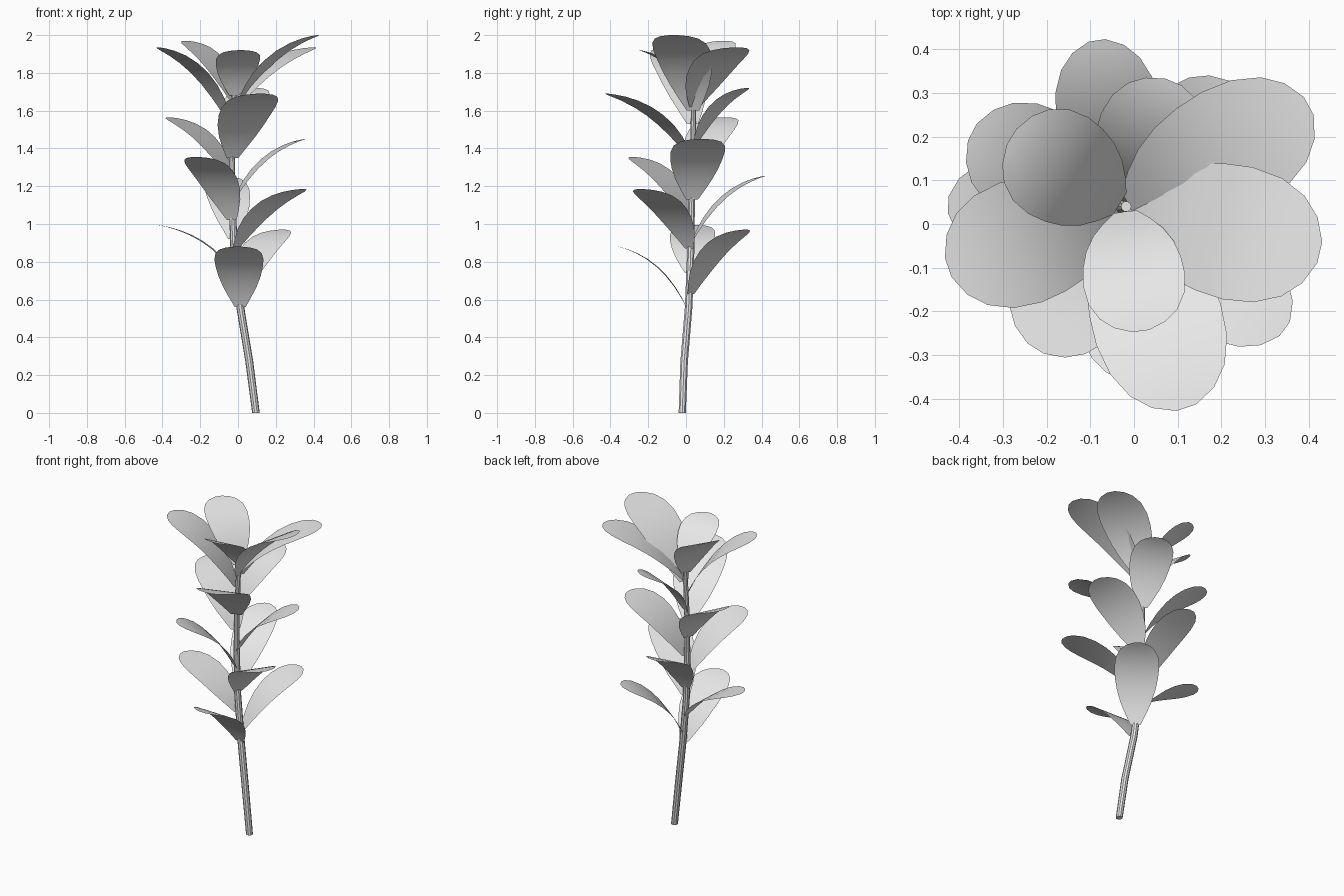
import bpy
from math import pi, cos, sin
from mathutils import Vector

cube = bpy.data.objects.get("Cube")
if cube:
    bpy.data.objects.remove(cube, do_unlink=True)

grey = bpy.data.materials.new("light grey")
grey.use_nodes = True
COLOUR = (0.8, 0.8, 0.8, 1)
grey.diffuse_color = COLOUR
grey.node_tree.nodes["Principled BSDF"].inputs["Base Color"].default_value = COLOUR


def add_mesh(name, verts, faces):
    mesh = bpy.data.meshes.new(name)
    mesh.from_pydata(verts, [], faces)
    mesh.materials.append(grey)
    mesh.shade_smooth()
    obj = bpy.data.objects.new(name, mesh)
    bpy.context.collection.objects.link(obj)
    return obj


# Stem: centre line points with a radius
STEM = [(0.095, -0.02, 0, 0.02), (0.06, -0.01, 0.27, 0.021), (0.012, 0.014, 0.56, 0.021),
        (-0.02, 0.025, 0.85, 0.02), (-0.03, 0.03, 1.1, 0.018), (-0.033, 0.035, 1.35, 0.016),
        (-0.025, 0.04, 1.6, 0.014), (-0.018, 0.04, 1.74, 0.012)]


def stem_at(z):
    for a, b in zip(STEM, STEM[1:]):
        if z <= b[2]:
            return Vector(a[:3]).lerp(Vector(b[:3]), (z - a[2]) / (b[2] - a[2]))
    return Vector(STEM[-1][:3])


SIDES = 10
verts, faces = [], []
for x, y, z, r in STEM:
    verts += [(x + r * cos(2 * pi * i / SIDES), y + r * sin(2 * pi * i / SIDES), z)
              for i in range(SIDES)]
for k in range(len(STEM) - 1):
    for i in range(SIDES):
        j = (i + 1) % SIDES
        faces.append((k * SIDES + i, k * SIDES + j, (k + 1) * SIDES + j, (k + 1) * SIDES + i))
faces.append(tuple(reversed(range(SIDES))))
faces.append(tuple(range((len(STEM) - 1) * SIDES, len(STEM) * SIDES)))
add_mesh("stem", verts, faces)
bpy.context.view_layer.objects.active = bpy.data.objects["stem"]
bpy.data.objects["stem"].select_set(True)
bpy.ops.object.shade_smooth_by_angle()

# Leaf outline: position along the midrib, share of the full half width
OUTLINE = [(0, 0.22), (0.1, 0.45), (0.22, 0.68), (0.36, 0.86), (0.5, 0.96), (0.64, 1),
           (0.78, 0.94), (0.89, 0.76), (0.96, 0.5), (1, 0.16)]
ACROSS = (-1, -0.5, 0, 0.5, 1)


def leaf(name, base_z, tip, width):
    tip = Vector(tip)
    base = stem_at(base_z)
    out = Vector((tip.x - base.x, tip.y - base.y, 0))
    side = Vector((-out.y, out.x, 0)).normalized()
    base += out.normalized() * 0.012
    out = tip - base
    bend = base + Vector((out.x * 0.35, out.y * 0.35, out.z * 0.83))
    verts, faces = [], []
    for t, w in OUTLINE:
        mid = base * (1 - t) ** 2 + bend * (2 * t * (1 - t)) + tip * t * t
        verts += [mid + side * (s * w * width / 2) for s in ACROSS]
    n = len(ACROSS)
    for k in range(len(OUTLINE) - 1):
        for i in range(n - 1):
            a = k * n + i
            faces.append((a, a + n, a + n + 1, a + 1))
    add_mesh(name, verts, faces)


# Leaves spiral up the stem: base height, tip, width
LEAVES = [
    (0.56, (0.0, -0.36, 0.88), 0.26), (0.63, (0.235, 0.315, 0.97), 0.26),
    (0.74, (-0.425, 0.045, 0.995), 0.24), (0.87, (0.345, -0.24, 1.185), 0.25),
    (0.92, (-0.085, 0.42, 1.255), 0.24), (1.02, (-0.225, -0.285, 1.355), 0.27),
    (1.13, (0.355, 0.085, 1.45), 0.29), (1.25, (-0.37, 0.21, 1.565), 0.27),
    (1.35, (0.12, -0.42, 1.69), 0.3), (1.42, (0.09, 0.325, 1.72), 0.25),
    (1.53, (-0.425, -0.1, 1.935), 0.29), (1.6, (0.425, -0.065, 2.0), 0.31),
    (1.62, (0.4, 0.27, 1.935), 0.29), (1.66, (-0.28, 0.2, 1.97), 0.26),
    (1.68, (0.015, -0.245, 1.92), 0.235)]
for number, (base_z, tip, width) in enumerate(LEAVES, 1):
    leaf(f"leaf_{number}", base_z, tip, width)
